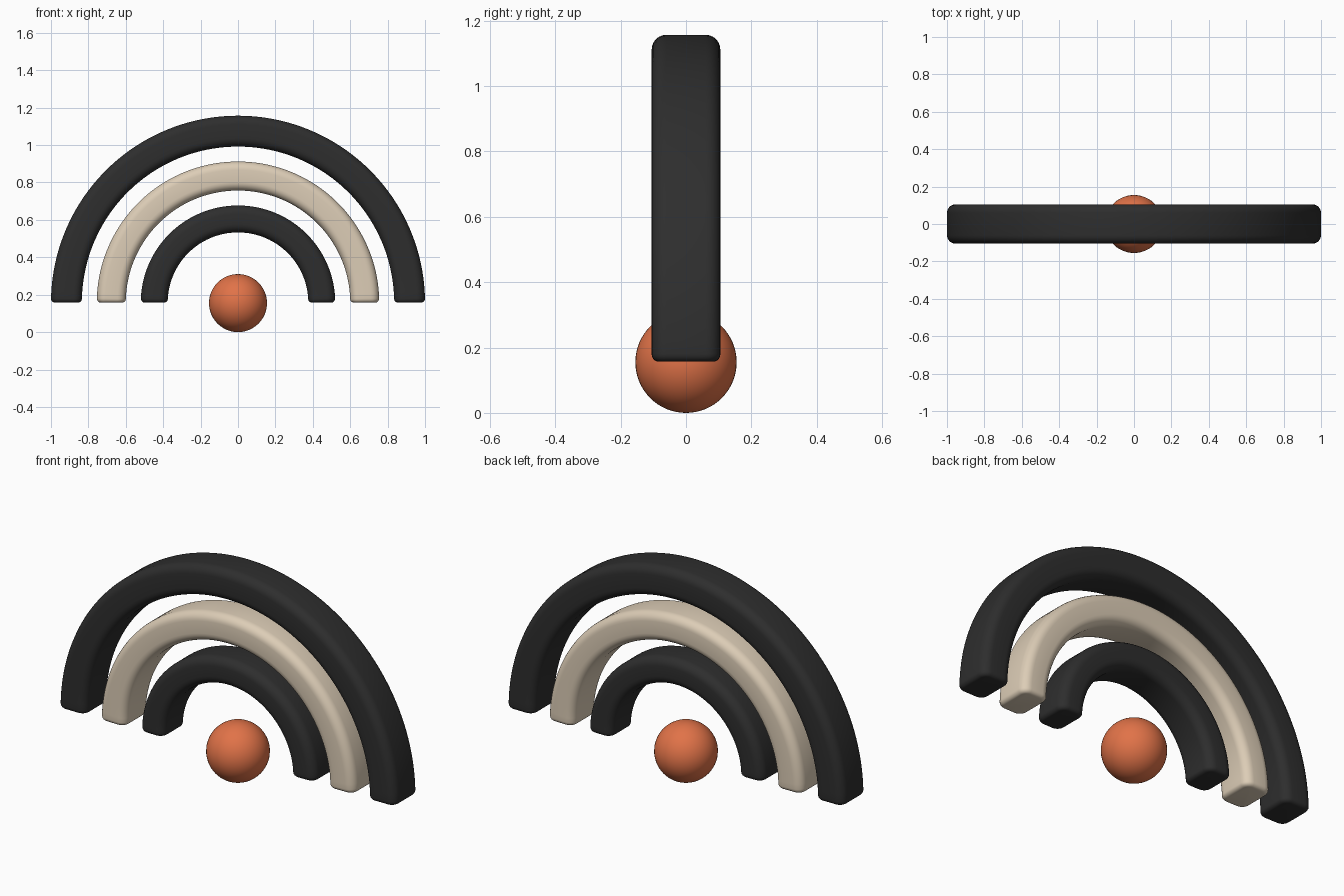
import bpy
import bmesh
from math import sin, cos, pi

cube = bpy.data.objects.get("Cube")
if cube:
    bpy.data.objects.remove(cube)

BASE = 0.157   # height of the common arch centre


def material(name, rgb):
    mat = bpy.data.materials.new(name)
    mat.use_nodes = True
    mat.diffuse_color = (*rgb, 1)
    bsdf = mat.node_tree.nodes["Principled BSDF"]
    bsdf.inputs["Base Color"].default_value = (*rgb, 1)
    bsdf.inputs["Roughness"].default_value = 0.6
    return mat


def rounded_rect(width, depth, radius, steps=6):
    """Cross-section points (radial, depth), counter-clockwise."""
    points = []
    for i, (sx, sy) in enumerate([(1, 1), (-1, 1), (-1, -1), (1, -1)]):
        for k in range(steps + 1):
            a = (i + k / steps) * pi / 2
            points.append((sx * (width / 2 - radius) + radius * cos(a),
                           sy * (depth / 2 - radius) + radius * sin(a)))
    return points


def arch(name, outer, inner, depth, mat, corner=0.045, end=0.022, segments=80):
    """Half ring with a rounded cross-section and softened feet."""
    mid, width = (outer + inner) / 2, outer - inner
    # Each station is an angle along the arch and an inset of the section
    foot = [(end * (1 - sin(t)) / mid, end * (1 - cos(t)))
            for t in (pi / 2 * (1 - k / 5) for k in range(6))]
    foot = [(a, i) for a, i in reversed(foot)]
    start = [(end * (1 - cos(k * pi / 10)) / mid, end * (1 - sin(k * pi / 10)))
             for k in range(6)]
    first = start[-1][0]
    middle = [(first + (pi - 2 * first) * k / segments, 0)
              for k in range(1, segments)]
    stations = start + middle + [(pi - a, i) for a, i in reversed(start)]

    bm = bmesh.new()
    rings = []
    for angle, inset in stations:
        section = rounded_rect(width - 2 * inset, depth - 2 * inset, corner - inset)
        rings.append([bm.verts.new(((mid + r) * cos(angle), y,
                                    BASE + (mid + r) * sin(angle)))
                      for r, y in section])
    for a, b in zip(rings, rings[1:]):
        for j in range(len(a)):
            k = (j + 1) % len(a)
            bm.faces.new((a[j], a[k], b[k], b[j]))
    bm.faces.new(rings[0])
    bm.faces.new(rings[-1])
    bmesh.ops.recalc_face_normals(bm, faces=bm.faces)
    mesh = bpy.data.meshes.new(name)
    bm.to_mesh(mesh)
    bm.free()
    mesh.materials.append(mat)
    mesh.shade_smooth()
    obj = bpy.data.objects.new(name, mesh)
    bpy.context.collection.objects.link(obj)


charcoal = material("charcoal", (0.027, 0.027, 0.027))
cream = material("cream", (0.72, 0.61, 0.47))
terracotta = material("terracotta", (0.75, 0.17, 0.065))

# Nested arches
arch("outer_arch", 1.0, 0.835, 0.21, charcoal)
arch("middle_arch", 0.755, 0.6, 0.21, cream)
arch("inner_arch", 0.52, 0.376, 0.2, charcoal)

# Ball at the shared centre
bpy.ops.mesh.primitive_uv_sphere_add(segments=48, ring_count=32, radius=0.155,
                                     location=(0, 0, 0.155))
ball = bpy.context.object
ball.name = "centre_ball"
ball.data.materials.append(terracotta)
ball.data.shade_smooth()
